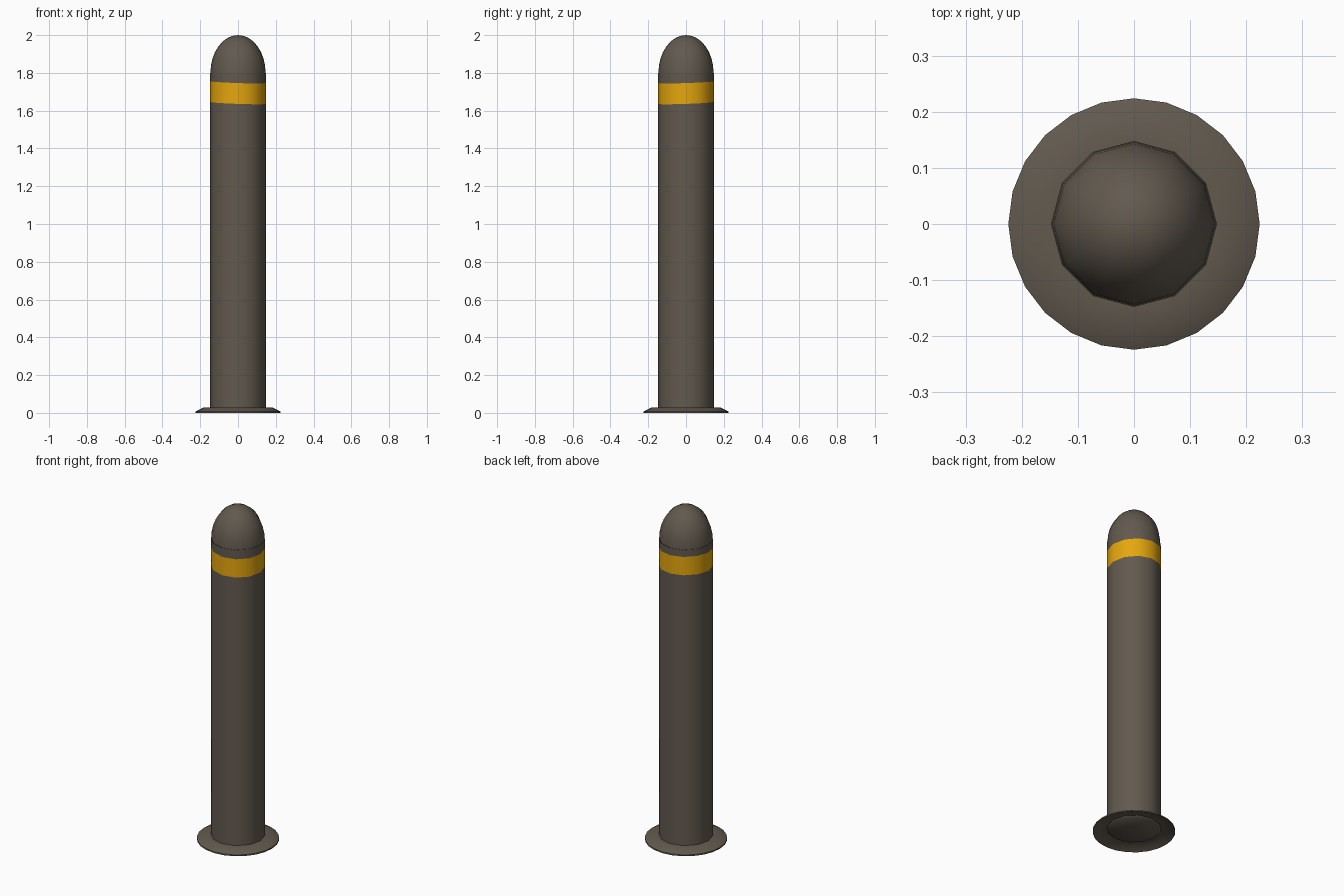
import bpy, bmesh, math
from mathutils import Vector

if "Cube" in bpy.data.objects:
    bpy.data.objects.remove(bpy.data.objects["Cube"])


def material(name, rgb):
    m = bpy.data.materials.new(name)
    m.diffuse_color = (*rgb, 1)
    m.use_nodes = True
    m.node_tree.nodes["Principled BSDF"].inputs["Base Color"].default_value = m.diffuse_color
    return m


GREY = material("dark_grey_brown", (0.122, 0.101, 0.077))
YELLOW = material("yellow_band", (0.78, 0.385, 0.004))


def lathe(profile, sides, closed=False):
    """Revolve (radius, z) points round the z axis; radius 0 makes a pole."""
    bm = bmesh.new()
    rings = []
    for r, z in profile:
        if r == 0:
            rings.append([bm.verts.new((0, 0, z))] * sides)
        else:
            rings.append([bm.verts.new((r * math.cos(2 * math.pi * i / sides),
                                        r * math.sin(2 * math.pi * i / sides), z))
                          for i in range(sides)])
    pairs = list(zip(rings, rings[1:]))
    if closed:
        pairs.append((rings[-1], rings[0]))
    for a, b in pairs:
        for i in range(sides):
            j = (i + 1) % sides
            corners = list(dict.fromkeys((a[i], a[j], b[j], b[i])))
            bm.faces.new(corners)
    bmesh.ops.recalc_face_normals(bm, faces=bm.faces)
    return bm


def finish(bm, name):
    mesh = bpy.data.meshes.new(name)
    bm.to_mesh(mesh)
    bm.free()
    mesh.materials.append(GREY)
    mesh.materials.append(YELLOW)
    ob = bpy.data.objects.new(name, mesh)
    bpy.context.collection.objects.link(ob)
    bpy.ops.object.select_all(action='DESELECT')
    ob.select_set(True)
    bpy.context.view_layer.objects.active = ob
    bpy.ops.object.shade_smooth_by_angle(angle=math.radians(40))
    return ob


# Post with rounded cap
dome = [(0.146 * math.cos(t), 1.80 + 0.2 * math.sin(t))
        for t in (math.radians(11.25 * k) for k in range(8))]
post = lathe([(0, 0.012), (0.138, 0.012), (0.148, 0.02), (0.148, 1.80)]
             + dome + [(0, 2.0)], 12)

# Slightly tilted painted band, cut into the post
LOW, HIGH = 1.641, 1.751
tilt = Vector((0.035, -0.035, 1))
for z in (LOW, HIGH):
    bmesh.ops.bisect_plane(post, geom=post.verts[:] + post.edges[:] + post.faces[:],
                           plane_co=(0, 0, z), plane_no=tilt.normalized())
for f in post.faces:
    if LOW < f.calc_center_median().dot(tilt) < HIGH:
        f.material_index = 1
finish(post, "bollard_post")

# Flared ground flange, hollow underneath
finish(lathe([(0.14, 0.028), (0.185, 0.028), (0.224, 0.008), (0.224, 0.0),
              (0.185, 0.02), (0.14, 0.02)], 24, closed=True), "base_flange")
